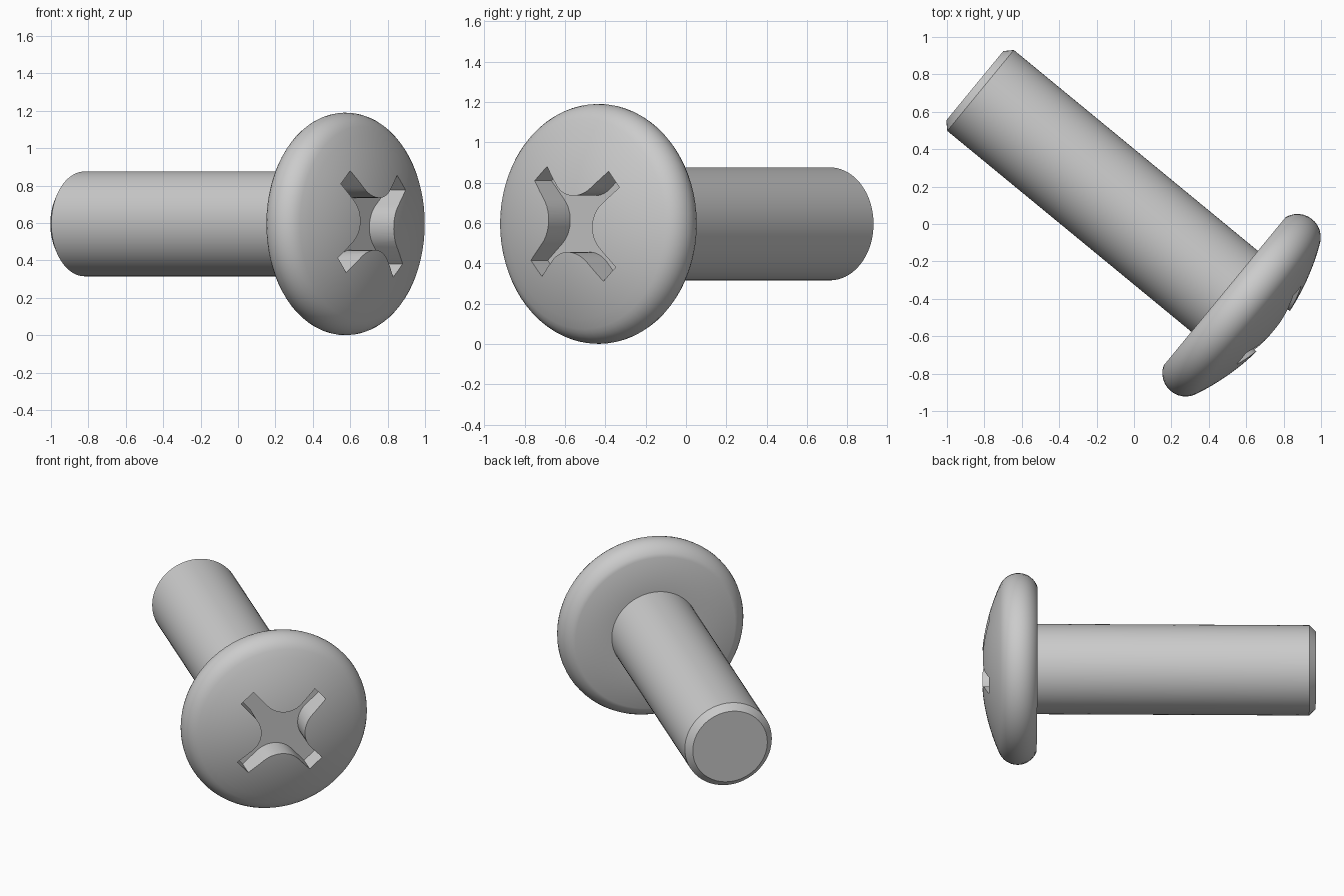
import bpy, bmesh
from math import sin, cos, atan2, asin, radians, pi, sqrt
from mathutils import Matrix, Vector

if "Cube" in bpy.data.objects:
    bpy.data.objects.remove(bpy.data.objects["Cube"])

SEGMENTS = 72


def add_object(name, bm):
    bmesh.ops.recalc_face_normals(bm, faces=bm.faces[:])
    mesh = bpy.data.meshes.new(name)
    bm.to_mesh(mesh)
    bm.free()
    obj = bpy.data.objects.new(name, mesh)
    bpy.context.collection.objects.link(obj)
    return obj


def lathe(name, profile):
    """Spin (radius, height) points around local z; first and last lie on the axis."""
    bm = bmesh.new()
    verts = [bm.verts.new((r, 0, h)) for r, h in profile]
    edges = [bm.edges.new(pair) for pair in zip(verts, verts[1:])]
    bmesh.ops.spin(bm, geom=verts + edges, axis=(0, 0, 1), cent=(0, 0, 0),
                   angle=2 * pi, steps=SEGMENTS, use_merge=True)
    bmesh.ops.remove_doubles(bm, verts=bm.verts[:], dist=1e-5)
    return add_object(name, bm)


# Head profile: a rounded rim running tangent into a shallow spherical dome
under, apex = 0.603, 0.947
rim_r, rim_h, rim_rad = 0.47, 0.72, 0.125
k = apex - rim_h
dome_rad = (k * k + rim_r ** 2 - rim_rad ** 2) / (2 * (k - rim_rad))
dome_h = apex - dome_rad
join = atan2(rim_r, rim_h - dome_h)            # angle from the axis where rim meets dome
start = pi / 2 + asin((rim_h - under) / rim_rad)

profile = [(0, -1.127), (0.24, -1.127), (0.28, -1.087), (0.28, under)]
for i in range(13):
    a = start + (join - start) * i / 12
    profile.append((rim_r + rim_rad * sin(a), rim_h + rim_rad * cos(a)))
for i in range(1, 11):
    a = join * (1 - i / 10)
    profile.append((dome_rad * sin(a), dome_h + dome_rad * cos(a)))
screw = lathe("pan_head_screw", profile)

# Cross recess: four straight arms joined by wide concave fillets
arm_len, half_w, fillet, floor = 0.333, 0.053, 0.157, 0.77
c = half_w + fillet
quarter = [Vector((arm_len, -half_w, floor)), Vector((arm_len, half_w, floor))]
for i in range(13):
    a = -pi / 2 - (pi / 2) * i / 12
    quarter.append(Vector((c + fillet * cos(a), c + fillet * sin(a), floor)))
bm = bmesh.new()
outline = []
for q in range(4):
    turn = Matrix.Rotation(radians(41.5 + 90 * q), 3, 'Z')
    outline += [bm.verts.new(turn @ p) for p in quarter]
base = bm.faces.new(outline)
top = bmesh.ops.extrude_face_region(bm, geom=[base])
bmesh.ops.translate(bm, vec=(0, 0, 0.4),
                    verts=[v for v in top["geom"] if isinstance(v, bmesh.types.BMVert)])
cutter = add_object("recess_cutter", bm)
cutter.hide_render = True

cut = screw.modifiers.new("cross_recess", 'BOOLEAN')
cut.operation = 'DIFFERENCE'
cut.solver = 'EXACT'
cut.object = cutter
bpy.context.view_layer.objects.active = screw
screw.select_set(True)
cutter.select_set(False)
bpy.ops.object.modifier_apply(modifier=cut.name)
bpy.data.objects.remove(cutter)
bpy.ops.object.shade_smooth_by_angle(angle=radians(30))

# Lay the screw down, head towards the front right
ang = radians(39.45)
d = Vector((cos(ang), -sin(ang), 0))
n = Vector((sin(ang), cos(ang), 0))
pose = Matrix((n, (0, 0, 1), d)).transposed().to_4x4()
pose.translation = n * 0.03 + Vector((0, 0, rim_r + rim_rad))
screw.matrix_world = pose
